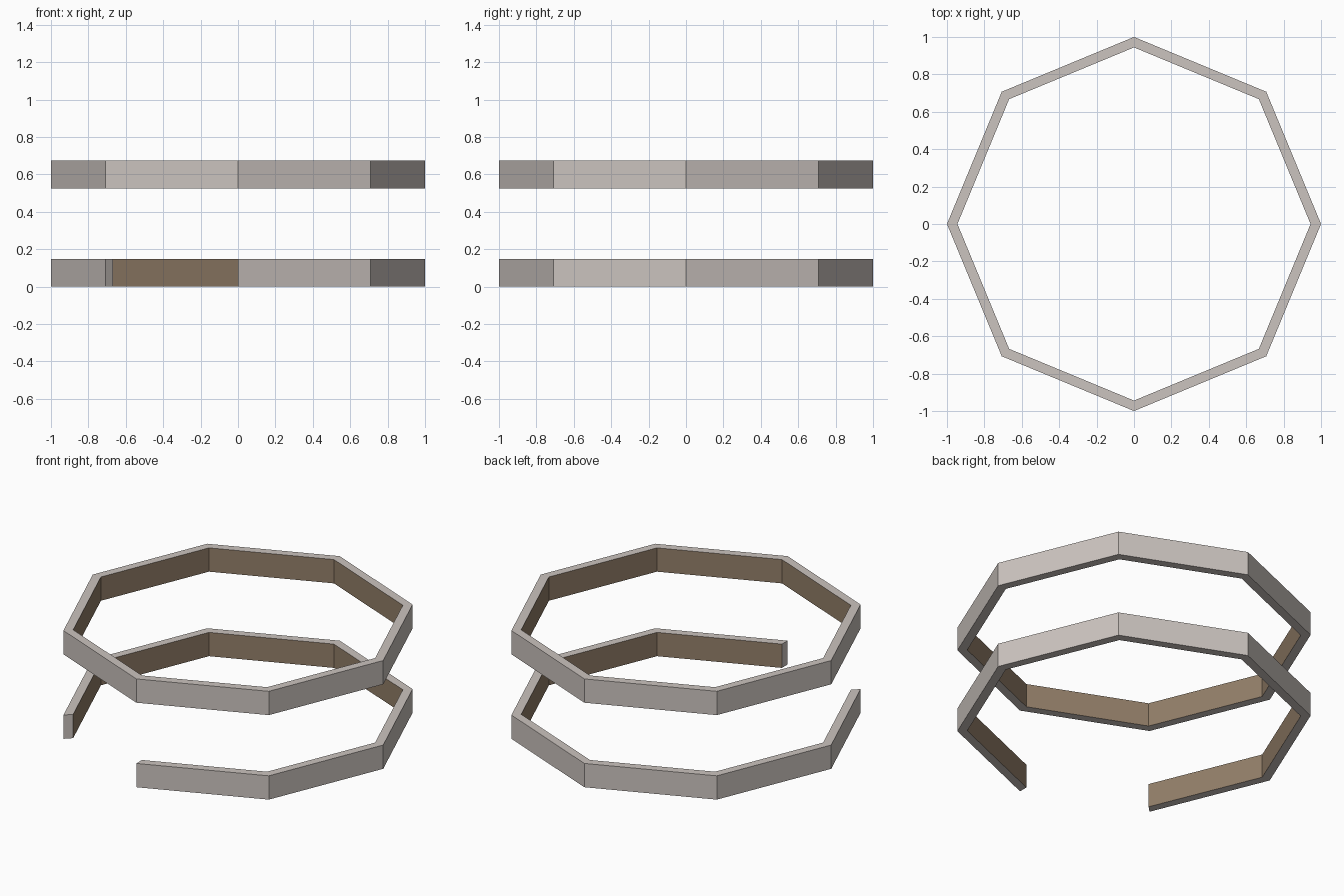
import bpy, bmesh, math

if "Cube" in bpy.data.objects:
    bpy.data.objects.remove(bpy.data.objects["Cube"])

SIDES = 8
R_OUT, R_IN = 1.0, 0.944
H = 0.148


def material(name, rgb):
    m = bpy.data.materials.new(name)
    m.diffuse_color = (*rgb, 1.0)
    m.use_nodes = True
    m.node_tree.nodes["Principled BSDF"].inputs["Base Color"].default_value = m.diffuse_color
    return m


grey = material("warm_grey", (0.60, 0.55, 0.52))
brown = material("inner_brown", (0.29, 0.21, 0.14))


def ring(name, z0, skip=()):
    """Octagonal band; sides listed in skip are left open and capped."""
    bm = bmesh.new()
    cols = []
    for i in range(SIDES):
        a = 2 * math.pi * i / SIDES
        c, s = math.cos(a), math.sin(a)
        # outer bottom, inner bottom, inner top, outer top
        cols.append([bm.verts.new((r * c, r * s, z)) for r, z in
                     ((R_OUT, z0), (R_IN, z0), (R_IN, z0 + H), (R_OUT, z0 + H))])
    for i in range(SIDES):
        a, b = cols[i], cols[(i + 1) % SIDES]
        if i in skip:
            # end caps of the open side
            bm.faces.new(a)
            bm.faces.new(b[::-1])
            continue
        for k in range(4):
            n = (k + 1) % 4
            f = bm.faces.new((a[k], a[n], b[n], b[k]))
            f.material_index = 1 if k == 1 else 0  # inner wall is brown
    bmesh.ops.recalc_face_normals(bm, faces=bm.faces)
    me = bpy.data.meshes.new(name)
    bm.to_mesh(me)
    bm.free()
    me.materials.append(grey)
    me.materials.append(brown)
    ob = bpy.data.objects.new(name, me)
    bpy.context.collection.objects.link(ob)


# lower band, open at the front left side (225 to 270 degrees)
ring("lower_ring", 0.0, skip=(5,))
# closed upper band
ring("upper_ring", 0.526)
